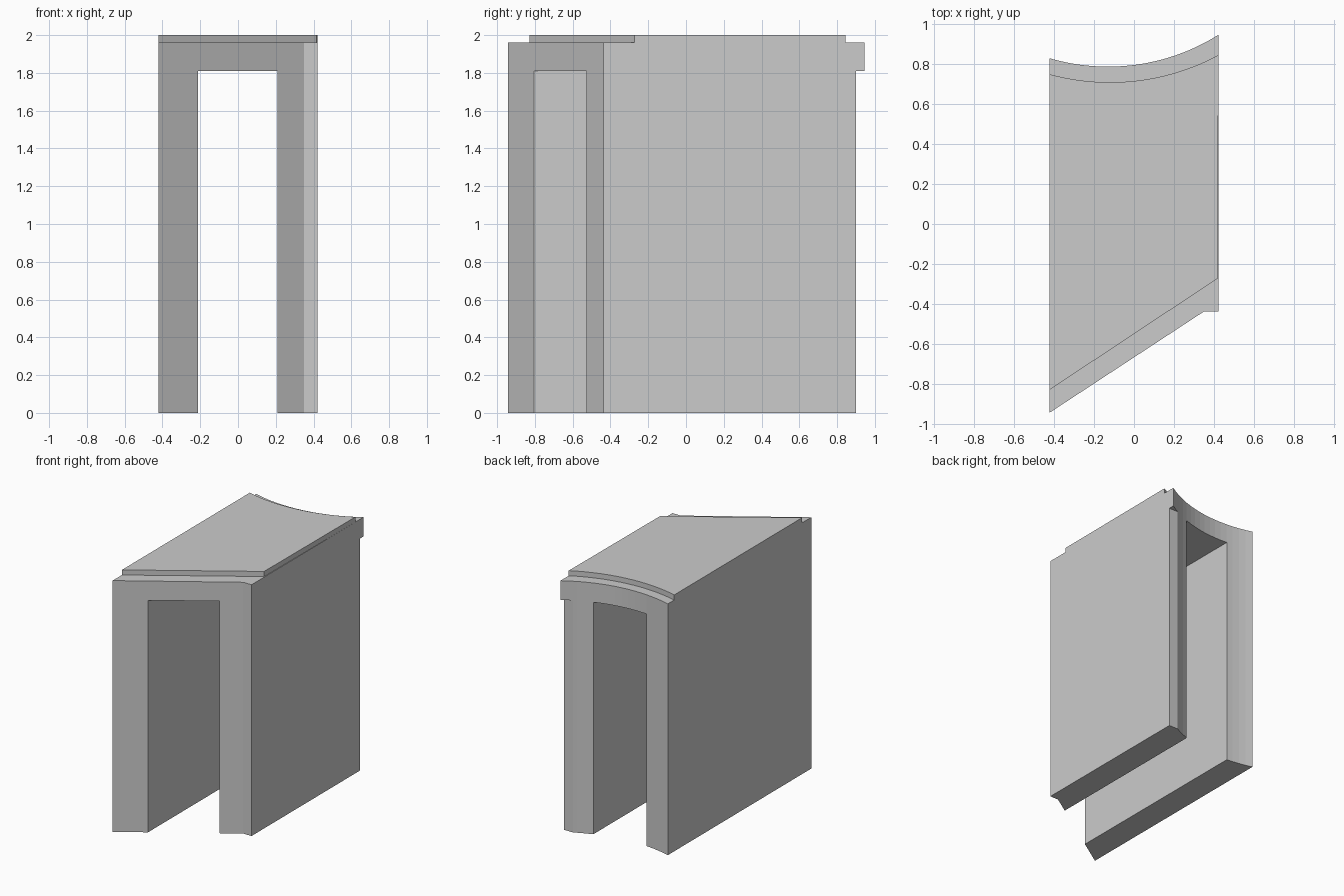
import bpy, bmesh, math

if "Cube" in bpy.data.objects:
    bpy.data.objects.remove(bpy.data.objects["Cube"])

X0, X1 = -0.422, 0.422
SEGMENTS = 16


def prism(name, outline, z0, z1):
    """Extrude a counter-clockwise plan outline between two heights."""
    bm = bmesh.new()
    base = bm.faces.new([bm.verts.new((x, y, z0)) for x, y in outline])
    ext = bmesh.ops.extrude_face_region(bm, geom=[base], use_keep_orig=True)
    top = [v for v in ext["geom"] if isinstance(v, bmesh.types.BMVert)]
    bmesh.ops.translate(bm, verts=top, vec=(0, 0, z1 - z0))
    bmesh.ops.recalc_face_normals(bm, faces=bm.faces)
    mesh = bpy.data.meshes.new(name)
    bm.to_mesh(mesh)
    bm.free()
    obj = bpy.data.objects.new(name, mesh)
    bpy.context.collection.objects.link(obj)
    return obj


def box(name, x0, x1, y0, y1, z0, z1):
    return prism(name, [(x0, y0), (x1, y0), (x1, y1), (x0, y1)], z0, z1)


def back_arc(cx, low_y, radius):
    """Concave back edge, from the right side to the left side."""
    pts = []
    for i in range(SEGMENTS + 1):
        x = X1 + (X0 - X1) * i / SEGMENTS
        pts.append((x, low_y + radius - math.sqrt(radius**2 - (x - cx)**2)))
    return pts


def combine(target, other, operation):
    mod = target.modifiers.new(operation, 'BOOLEAN')
    mod.object, mod.operation, mod.solver = other, operation, 'EXACT'
    bpy.context.view_layer.objects.active = target
    bpy.ops.object.modifier_apply(modifier=mod.name)
    bpy.data.objects.remove(other)


# Arch body: slanted front with a squared right corner, concave back
body = prism("arch_body",
             [(X0, -0.942), (0.35, -0.436), (X1, -0.436)]
             + back_arc(-0.13, 0.785, 1.036), 0, 1.96)

# Doorway running right through
combine(body, box("doorway", -0.213, 0.21, -2, 2, -1, 1.81), 'DIFFERENCE')

# Flat clipped back corner of the right wall, below the lintel
combine(body, box("corner_clip", 0.3, 0.6, 0.90, 1.2, -1, 1.81), 'DIFFERENCE')

# Raised cap slab, set back at the front and rear
cap = prism("cap_slab", [(X0, -0.828), (0.416, -0.273)]
            + back_arc(-0.12, 0.707, 1.146), 1.96, 2.0)
combine(body, cap, 'UNION')
